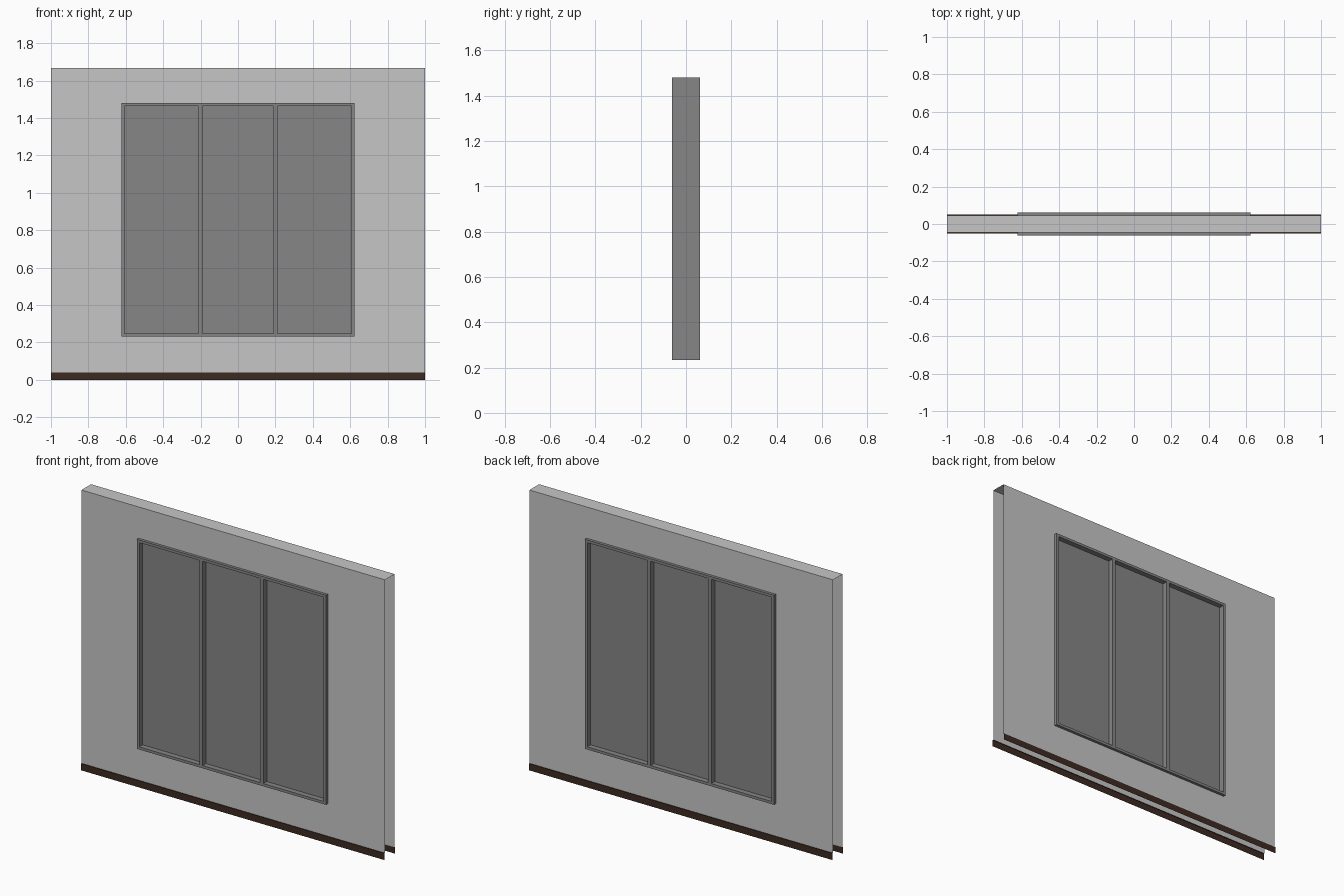
import bpy, bmesh
from mathutils import Vector

if "Cube" in bpy.data.objects:
    bpy.data.objects.remove(bpy.data.objects["Cube"])


def material(name, rgb):
    m = bpy.data.materials.new(name)
    m.diffuse_color = (*rgb, 1.0)
    m.use_nodes = True
    m.node_tree.nodes["Principled BSDF"].inputs["Base Color"].default_value = m.diffuse_color
    return m


wall_grey = material("wall light grey", (0.565, 0.565, 0.565))
window_grey = material("window dark grey", (0.238, 0.238, 0.238))
base_brown = material("baseboard brown", (0.047, 0.023, 0.016))


def rect(bm, axis, sign, at, a, b):
    """Flat rectangle facing sign*axis; a and b are ranges on the other two axes."""
    others = [i for i in range(3) if i != axis]
    pts = []
    for u, v in ((a[0], b[0]), (a[1], b[0]), (a[1], b[1]), (a[0], b[1])):
        p = [0, 0, 0]
        p[axis], p[others[0]], p[others[1]] = at, u, v
        pts.append(bm.verts.new(p))
    f = bm.faces.new(pts)
    f.normal_update()
    if f.normal[axis] * sign < 0:
        f.normal_flip()


def finish(bm, name, mat):
    bmesh.ops.remove_doubles(bm, verts=bm.verts, dist=0.0005)
    me = bpy.data.meshes.new(name)
    bm.to_mesh(me)
    bm.free()
    me.materials.append(mat)
    bpy.context.collection.objects.link(bpy.data.objects.new(name, me))


HALF, TOP, SKIRT = 1.0, 1.667, 0.04
WALL_Y, BASE_Y, FRAME_Y, PANE_Y = 0.045, 0.05, 0.062, 0.03
WX, WZ0, WZ1 = 0.623, 0.233, 1.481
EDGE, BAR, BAR_X = 0.016, 0.0105, 0.2

# wall: two skins with a window opening, joined along the top, open ends
bm = bmesh.new()
xs, zs = (-HALF, -WX, WX, HALF), (SKIRT, WZ0, WZ1, TOP)
for s in (-1, 1):
    for i in range(3):
        for k in range(3):
            if (i, k) != (1, 1):
                rect(bm, 1, s, s * WALL_Y, xs[i:i + 2], zs[k:k + 2])
rect(bm, 2, 1, TOP, (-HALF, HALF), (-WALL_Y, WALL_Y))
finish(bm, "wall", wall_grey)

# baseboards: thin face and top ledge on each side
for s, name in ((-1, "front_baseboard"), (1, "back_baseboard")):
    bm = bmesh.new()
    rect(bm, 1, s, s * BASE_Y, (-HALF, HALF), (0, SKIRT))
    rect(bm, 2, 1, SKIRT, (-HALF, HALF), sorted((s * WALL_Y, s * BASE_Y)))
    finish(bm, name, base_brown)

# window: frame and mullions with three recessed panes on both sides
bm = bmesh.new()
xs = (-WX, -WX + EDGE, -BAR_X - BAR, -BAR_X + BAR,
      BAR_X - BAR, BAR_X + BAR, WX - EDGE, WX)
zs = (WZ0, WZ0 + EDGE, WZ1 - EDGE, WZ1)
for s in (-1, 1):
    depth = sorted((s * PANE_Y, s * FRAME_Y))
    for i in range(7):
        for k in range(3):
            xr, zr = xs[i:i + 2], zs[k:k + 2]
            pane = i % 2 == 1 and k == 1
            rect(bm, 1, s, s * (PANE_Y if pane else FRAME_Y), xr, zr)
            if pane:  # reveals around the pane
                rect(bm, 0, 1, xr[0], depth, zr)
                rect(bm, 0, -1, xr[1], depth, zr)
                rect(bm, 2, 1, zr[0], xr, depth)
                rect(bm, 2, -1, zr[1], xr, depth)
    # outer sides of the frame
    rect(bm, 0, s, s * WX, (-FRAME_Y, FRAME_Y), (WZ0, WZ1))
    rect(bm, 2, s, WZ1 if s > 0 else WZ0, (-WX, WX), (-FRAME_Y, FRAME_Y))
finish(bm, "window", window_grey)
